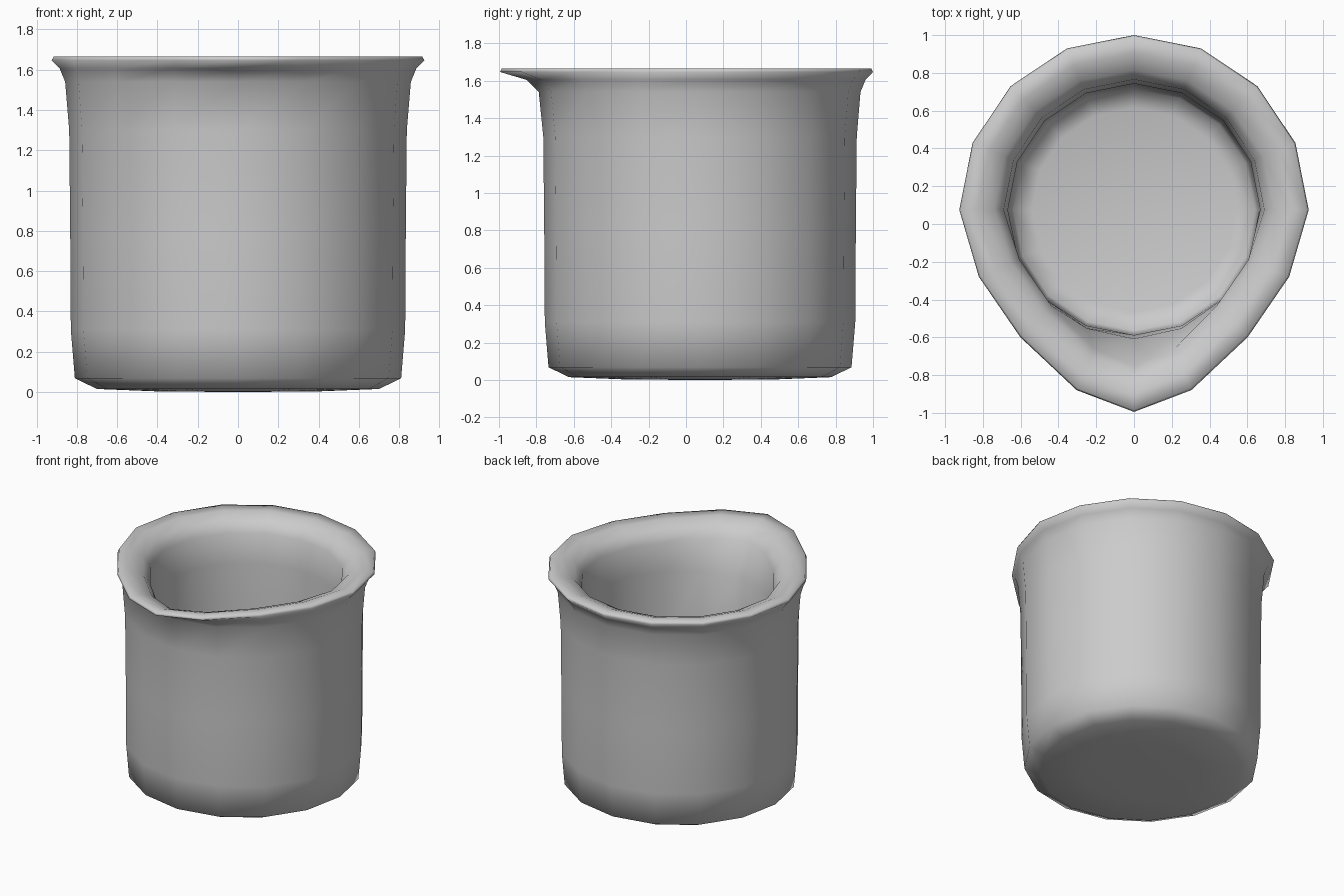
import bpy, bmesh, math

if "Cube" in bpy.data.objects:
    bpy.data.objects.remove(bpy.data.objects["Cube"])

SIDES = 16
CENTRE_Y = 0.075

# Cross-section from outer base, up the wall, over the rim, down to the inner floor:
# radius, height, spout strength
PROFILE = [
    (0.40, 0.003, 0), (0.70, 0.015, 0), (0.81, 0.068, 0), (0.83, 0.31, 0),
    (0.833, 0.80, 0), (0.838, 1.30, 0), (0.858, 1.54, 0.03), (0.885, 1.605, 0.3),
    (0.925, 1.647, 1), (0.915, 1.665, 1), (0.83, 1.66, 1), (0.74, 1.625, 1),
    (0.69, 1.55, 0.95), (0.668, 1.33, 0.1), (0.663, 0.80, 0), (0.658, 0.30, 0),
    (0.64, 0.19, 0), (0.54, 0.16, 0),
]
# Spout pull (sideways, forward) by number of steps away from the front
SPOUT = {0: (0, 0.145), 1: (0.05, 0.10), 2: (0.052, 0.02), 3: (0.033, 0)}


def ring_point(step, radius, spout):
    a = math.tau * step / SIDES - math.pi / 2
    away = min(step, SIDES - step)
    side, forward = SPOUT.get(away, (0, 0))
    x = radius * math.cos(a)
    x -= math.copysign(side * spout, x)
    return x, CENTRE_Y + radius * math.sin(a) - forward * spout


bm = bmesh.new()
rings = []
for radius, z, spout in PROFILE:
    rings.append([bm.verts.new((*ring_point(i, radius, spout), z)) for i in range(SIDES)])

# Walls, rim and spout
for low, high in zip(rings, rings[1:]):
    for i in range(SIDES):
        j = (i + 1) % SIDES
        bm.faces.new((low[i], low[j], high[j], high[i]))

# Underside and inner floor
for ring, z in ((rings[0], 0.0), (rings[-1], 0.155)):
    mid = bm.verts.new((0, CENTRE_Y, z))
    for i in range(SIDES):
        bm.faces.new((ring[i], ring[(i + 1) % SIDES], mid))

bmesh.ops.recalc_face_normals(bm, faces=bm.faces)
for face in bm.faces:
    face.smooth = True
mesh = bpy.data.meshes.new("beaker")
bm.to_mesh(mesh)
bm.free()
beaker = bpy.data.objects.new("beaker", mesh)
bpy.context.collection.objects.link(beaker)
